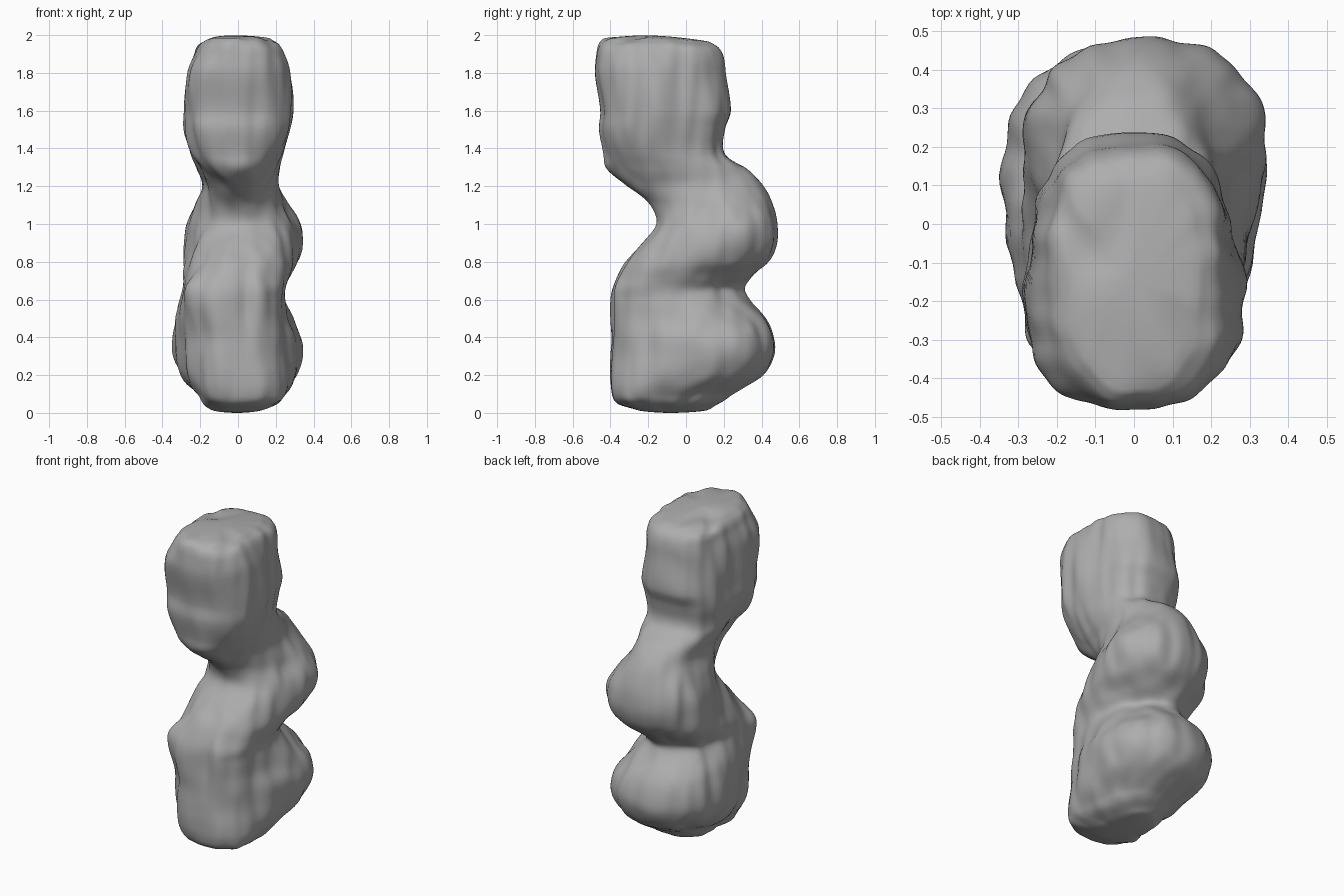
import bpy, bmesh
from math import sin, cos, pi, exp, copysign
from mathutils import Vector, noise

if "Cube" in bpy.data.objects:
    bpy.data.objects.remove(bpy.data.objects["Cube"])

# Horizontal sections: z, y front, y back, x left, x right, back-width bias
ROWS = [
    (0.012, -0.26, 0.10, -0.14, 0.13, 0.0),
    (0.05, -0.36, 0.18, -0.18, 0.21, -0.05),
    (0.10, -0.395, 0.25, -0.215, 0.25, -0.05),
    (0.20, -0.405, 0.41, -0.30, 0.31, 0.1),
    (0.30, -0.40, 0.465, -0.345, 0.34, 0.2),
    (0.40, -0.395, 0.465, -0.345, 0.335, 0.2),
    (0.50, -0.40, 0.43, -0.325, 0.28, 0.1),
    (0.60, -0.40, 0.335, -0.305, 0.245, -0.05),
    (0.66, -0.39, 0.30, -0.30, 0.245, -0.1),
    (0.72, -0.365, 0.345, -0.295, 0.265, 0.0),
    (0.80, -0.32, 0.44, -0.29, 0.315, 0.15),
    (0.90, -0.23, 0.48, -0.28, 0.34, 0.2),
    (1.00, -0.15, 0.48, -0.27, 0.33, 0.2),
    (1.10, -0.19, 0.455, -0.235, 0.265, 0.25),
    (1.20, -0.31, 0.41, -0.19, 0.21, 0.2),
    (1.29, -0.42, 0.33, -0.215, 0.215, 0.1),
    (1.37, -0.435, 0.205, -0.25, 0.235, 0.0),
    (1.50, -0.455, 0.20, -0.285, 0.27, -0.05),
    (1.60, -0.445, 0.235, -0.28, 0.28, -0.1),
    (1.80, -0.48, 0.21, -0.265, 0.265, -0.1),
    (1.90, -0.475, 0.20, -0.23, 0.24, -0.05),
    (1.955, -0.46, 0.17, -0.205, 0.215, 0.0),
    (1.985, -0.43, 0.12, -0.16, 0.17, 0.0),
]
SEGMENTS, STEPS = 128, 6


def power(v, n):
    return copysign(abs(v) ** (2 / n), v)


def spline(i, t):
    a, b, c, d = (ROWS[max(0, min(len(ROWS) - 1, i + k))] for k in (-1, 0, 1, 2))
    out = []
    for p0, p1, p2, p3 in zip(a, b, c, d):
        m1 = (p2 - p0) / (c[0] - a[0]) * (c[0] - b[0])
        m2 = (p3 - p1) / (d[0] - b[0]) * (c[0] - b[0])
        out.append((2*t**3 - 3*t*t + 1)*p1 + (t**3 - 2*t*t + t)*m1
                   + (3*t*t - 2*t**3)*p2 + (t**3 - t*t)*m2)
    return out


def section(z, y0, y1, x0, x1, bias):
    # lower lobes are round at the back, the head is boxy, the chin narrow
    back = 2.1 + 0.6 / (1 + exp(-(z - 1.35) * 20))
    front = 2.7 - 0.45 * exp(-((z - 1.15) / 0.22)**2)
    base = []
    for i in range(SEGMENTS):
        a = 2 * pi * i / SEGMENTS
        n = back if sin(a) > 0 else front
        base.append((power(cos(a), n), power(sin(a), n)))
    top = max(c * (1 + bias * s) for c, s in base)
    points = []
    for c, s in base:
        x = (x0 + x1) / 2 + (x1 - x0) / 2 * c * (1 + bias * s) / top
        y = (y0 + y1) / 2 + (y1 - y0) / 2 * s
        # mostly vertical weathered furrows
        n = noise.noise(Vector((x * 13, y * 13, z * 2.2))) * 0.02
        n += noise.noise(Vector((x * 6 + 7, y * 6, z * 5))) * 0.012
        x += c * n
        y += s * n * 0.6
        # groove down the front of the lower body
        if s < 0:
            y += 0.025 * exp(-((x - 0.04) / 0.04)**2 - ((z - 0.6) / 0.2)**2)
        points.append((x, y, z))
    return points


def bridge(bm, a, b):
    for i in range(len(a)):
        j = (i + 1) % len(a)
        bm.faces.new((a[i], a[j], b[j], b[i]))


def cap(bm, ring, z_end):
    # rounded, uneven end closed by shrinking rings
    centre = sum((v.co for v in ring), Vector()) / len(ring)
    z_start, last = centre.z, ring
    for f in (0.85, 0.7, 0.55, 0.4, 0.25, 0.1):
        new = []
        for v in ring:
            p = centre + (v.co - centre) * f
            p.z = z_start + (z_end - z_start) * (1 - f * f)
            new.append(bm.verts.new(p))
        bridge(bm, last, new)
        last = new
    bm.faces.new(last)


# Stacked stone column: base lobe, middle lobe and overhanging head
bm = bmesh.new()
rings = []
for i in range(len(ROWS) - 1):
    for k in range(STEPS):
        rings.append([bm.verts.new(p) for p in section(*spline(i, k / STEPS))])
rings.append([bm.verts.new(p) for p in section(*ROWS[-1])])
for a, b in zip(rings, rings[1:]):
    bridge(bm, a, b)
cap(bm, rings[0], 0.0)
cap(bm, rings[-1], 2.0)
# head top dips towards the back with an uneven rim
for v in bm.verts:
    w = max(0, v.co.z - 1.7) / 0.3
    dip = 0.04 * max(0, noise.noise(Vector((v.co.x * 9, v.co.y * 6, 1))))
    v.co.z -= w * (dip + 0.06 * max(0, v.co.y + 0.2))
bmesh.ops.recalc_face_normals(bm, faces=bm.faces)
mesh = bpy.data.meshes.new("stone_column")
bm.to_mesh(mesh)
bm.free()
stone = bpy.data.objects.new("stone_column", mesh)
bpy.context.collection.objects.link(stone)
for p in mesh.polygons:
    p.use_smooth = True
smooth = stone.modifiers.new("soften", 'SMOOTH')
smooth.factor = 0.5
smooth.iterations = 3

# Dark grey stone
grey = bpy.data.materials.new("dark_stone")
grey.diffuse_color = (0.42, 0.42, 0.42, 1)
grey.use_nodes = True
grey.node_tree.nodes["Principled BSDF"].inputs["Base Color"].default_value = grey.diffuse_color
mesh.materials.append(grey)
